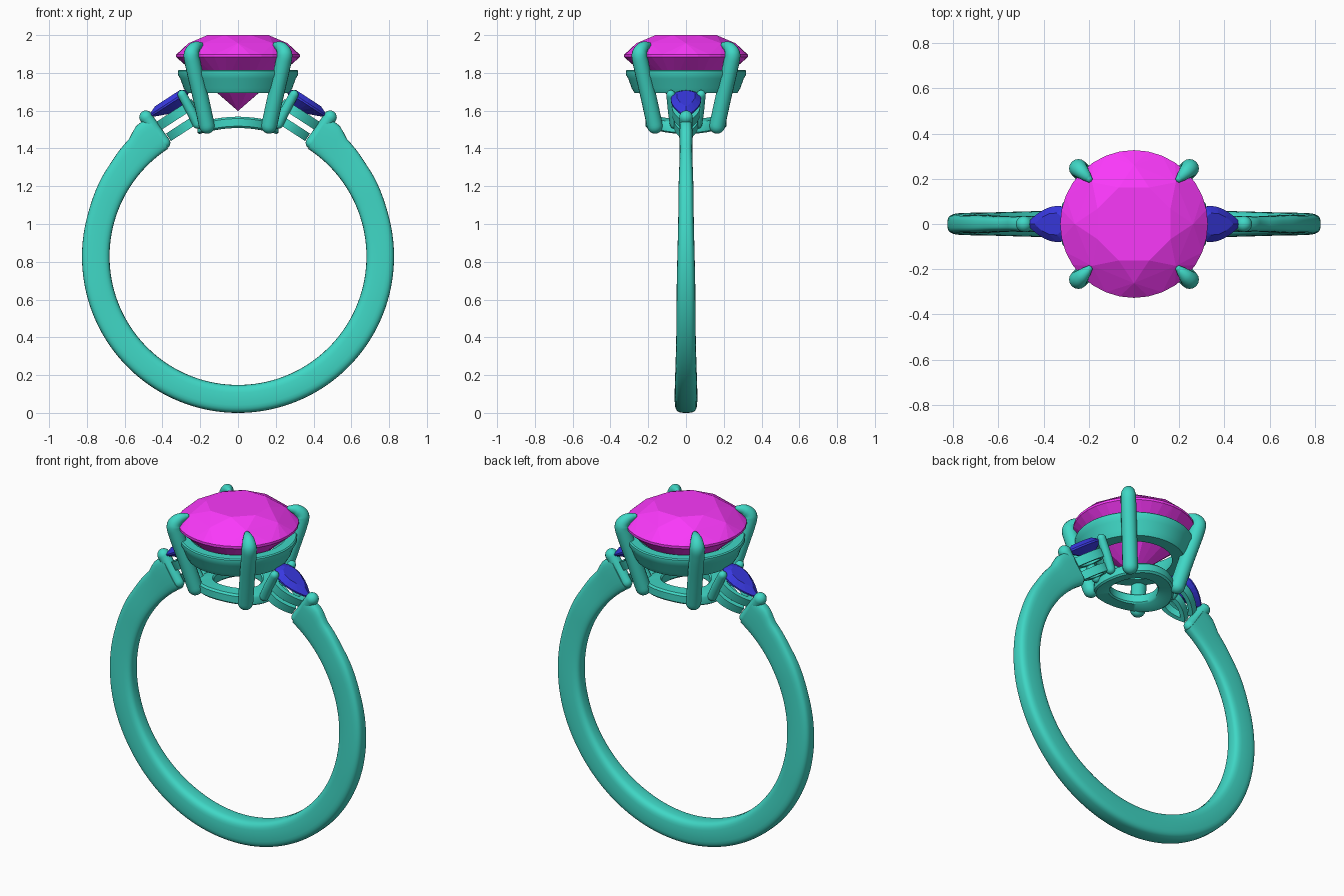
import bpy, bmesh, math
from mathutils import Vector

if "Cube" in bpy.data.objects:
    bpy.data.objects.remove(bpy.data.objects["Cube"])

CZ = 0.828            # height of the finger hole centre
R_IN = 0.68           # finger hole radius
TAU = 2 * math.pi


def material(name, rgb):
    m = bpy.data.materials.new(name)
    m.diffuse_color = (*rgb, 1)
    m.use_nodes = True
    m.node_tree.nodes["Principled BSDF"].inputs["Base Color"].default_value = m.diffuse_color
    return m


METAL = material("metal", (0.05, 0.68, 0.56))
PINK = material("pink_gem", (0.95, 0.04, 0.95))
BLUE = material("blue_gem", (0.04, 0.04, 0.75))


def finish(name, bm, mat, mirror=(False, False), smooth=True):
    bmesh.ops.recalc_face_normals(bm, faces=bm.faces)
    me = bpy.data.meshes.new(name)
    bm.to_mesh(me)
    bm.free()
    me.materials.append(mat)
    ob = bpy.data.objects.new(name, me)
    bpy.context.collection.objects.link(ob)
    if any(mirror):
        mod = ob.modifiers.new("mirror", 'MIRROR')
        mod.use_axis = (mirror[0], mirror[1], False)
        mod.use_mirror_merge = False
    if smooth:
        bpy.ops.object.select_all(action='DESELECT')
        ob.select_set(True)
        bpy.context.view_layer.objects.active = ob
        bpy.ops.object.shade_smooth_by_angle(angle=math.radians(40))
    return ob


def loft(name, rings, loop=False, mirror=(False, False)):
    """Skin a list of closed rings; loop joins last to first, otherwise cap the ends."""
    bm = bmesh.new()
    vs = [[bm.verts.new(p) for p in ring] for ring in rings]
    n = len(vs[0])
    for i in range(len(vs) if loop else len(vs) - 1):
        a, b = vs[i], vs[(i + 1) % len(vs)]
        for j in range(n):
            k = (j + 1) % n
            bm.faces.new((a[j], a[k], b[k], b[j]))
    if not loop:
        bm.faces.new(vs[0])
        bm.faces.new(vs[-1])
    return finish(name, bm, METAL, mirror)


def interp(t, table):
    for (t0, v0), (t1, v1) in zip(table, table[1:]):
        if t <= t1:
            s = max(0, (t - t0) / (t1 - t0))
            s = s * s * (3 - 2 * s)
            return v0 + (v1 - v0) * s
    return table[-1][1]


def tube(name, pts, radii, mirror, sides=16):
    """Round wire through the points with domed ends."""
    P = [Vector(p) for p in pts]
    path = []
    for i in range(len(P) - 1):
        p0, p1, p2, p3 = P[max(i - 1, 0)], P[i], P[i + 1], P[min(i + 2, len(P) - 1)]
        for s in range(8):
            t = s / 8
            c = 0.5 * (2 * p1 + (p2 - p0) * t + (2 * p0 - 5 * p1 + 4 * p2 - p3) * t * t
                       + (3 * p1 - p0 - 3 * p2 + p3) * t ** 3)
            path.append((c, radii[i] + (radii[i + 1] - radii[i]) * t))
    path.append((P[-1], radii[-1]))
    d0 = (path[1][0] - path[0][0]).normalized()
    d1 = (path[-1][0] - path[-2][0]).normalized()
    dome = [math.radians(a) for a in (18, 36, 54, 70, 84)]
    (a, ra), (b, rb) = path[0], path[-1]
    full = [(a - d0 * ra * math.sin(q), ra * math.cos(q), d0) for q in reversed(dome)]
    for i, (c, r) in enumerate(path):
        d = path[min(i + 1, len(path) - 1)][0] - path[max(i - 1, 0)][0]
        full.append((c, r, d.normalized()))
    full += [(b + d1 * rb * math.sin(q), rb * math.cos(q), d1) for q in dome]
    side = (P[-1] - P[0]).cross(Vector((1, -1, 0))).normalized()
    rings = []
    for c, r, d in full:
        u = (side - d * side.dot(d)).normalized()
        v = d.cross(u)
        rings.append([c + r * (u * math.cos(TAU * k / sides) + v * math.sin(TAU * k / sides))
                      for k in range(sides)])
    return loft(name, rings, mirror=mirror)


def circle(r, z, n, off=0.0):
    return [(r * math.cos(TAU * (k + off) / n), r * math.sin(TAU * (k + off) / n), z)
            for k in range(n)]


def gem(name, points, mat, mirror=(False, False)):
    bm = bmesh.new()
    for p in points:
        bm.verts.new(p)
    bmesh.ops.convex_hull(bm, input=bm.verts)
    return finish(name, bm, mat, mirror, smooth=False)


# Tapered shank: rounded-rectangle section swept from shoulder to shoulder
OUTER = [(33, .875), (37, .878), (44, .846), (56, .835), (75, .826), (180, .828)]
HALF_W = [(33, .036), (45, .034), (65, .04), (110, .05), (165, .06), (180, .06)]
shank = []
for i in range(121):
    deg = 33 + (327 - 33) * i / 120
    fold = min(deg, 360 - deg)
    ro, w, t = interp(fold, OUTER), interp(fold, HALF_W), math.radians(deg)
    ring = []
    for k in range(28):
        a = TAU * k / 28
        c, s = math.cos(a), math.sin(a)
        rad = (ro + R_IN) / 2 + (ro - R_IN) / 2 * math.copysign(abs(c) ** .55, c)
        ring.append((rad * math.sin(t), w * math.copysign(abs(s) ** .6, s), CZ + rad * math.cos(t)))
    shank.append(ring)
loft("shank", shank)

# Base ring under the centre stone, bent to the finger hole
base = []
for i in range(64):
    a = TAU * i / 64
    ring = []
    for r, h in ((.13, .008), (.138, 0), (.205, 0), (.215, .01), (.215, .05), (.205, .06), (.138, .06), (.13, .052)):
        x = r * math.cos(a)
        ring.append((x, r * math.sin(a), CZ + math.sqrt(R_IN ** 2 - x * x) + h))
    base.append(ring)
loft("base_ring", base, loop=True)

# Conical seat rail holding the centre stone
PROFILE = ((.205, 1.693), (.272, 1.693), (.288, 1.72), (.306, 1.77), (.318, 1.79), (.318, 1.81), (.312, 1.816), (.262, 1.816))
loft("seat_rail", [[(r * math.cos(TAU * i / 64), r * math.sin(TAU * i / 64), z) for r, z in PROFILE]
                   for i in range(64)], loop=True)

# Four claws over the centre stone
tube("centre_claw", [(.165, .165, 1.52), (.2, .2, 1.68), (.237, .237, 1.84), (.246, .246, 1.90), (.228, .228, 1.934), (.2, .2, 1.948)],
     [.042, .042, .042, .041, .032, .016], (True, True))

# Round brilliant centre stone
gem("centre_stone", circle(.175, 2.0, 8, .5) + circle(.262, 1.957, 8) + circle(.327, 1.897, 32)
    + circle(.327, 1.883, 32) + circle(.17, 1.737, 8, .5) + [(0, 0, 1.598)], PINK)

# Tilted frame of the right side stone (u outward, v across, n up)
U, N, O = Vector((.84, 0, -.545)), Vector((.545, 0, .84)), Vector((.367, 0, 1.637))


def side(u, v, n):
    return O + U * u + Vector((0, v, 0)) + N * n


def pear(scale, n, count=32, grow=0.0, shift=0.0):
    pts = []
    for k in range(count):
        a = TAU * k / count
        u = math.cos(a) * (.125 * scale + grow)
        v = math.sin(a) * abs(math.sin(a / 2)) ** .8 * (.1 * scale + grow)
        pts.append(side(u + shift, v, n))
    return pts


# Pear-shaped side stones
gem("side_stone", pear(.62, .028, 12, shift=-.01) + pear(1, .004, 24) + pear(1, -.006, 24)
    + [side(-.03, 0, -.07)], BLUE, (True, False))

# Two pear-shaped rails under each side stone
for label, scale, top, low, shift in (("upper", .92, -.045, -.095, 0), ("lower", .78, -.125, -.172, .0)):
    rings = [pear(scale, low, 48, 0, shift), pear(scale, top, 48, 0, shift),
             pear(scale, top, 48, -.036, shift), pear(scale, low, 48, -.036, shift)]
    loft(label + "_side_rail", rings, loop=True, mirror=(True, False))

# Claws for the side stones: a pair at the wide end, one at the tip
tube("side_claw", [(.215, .06, 1.53), (.25, .07, 1.60), (.296, .08, 1.685)], [.026, .026, .024], (True, True))
tube("tip_claw", [(.39, 0, 1.43), (.44, 0, 1.50), (.487, 0, 1.565)], [.032, .032, .036], (True, False))
